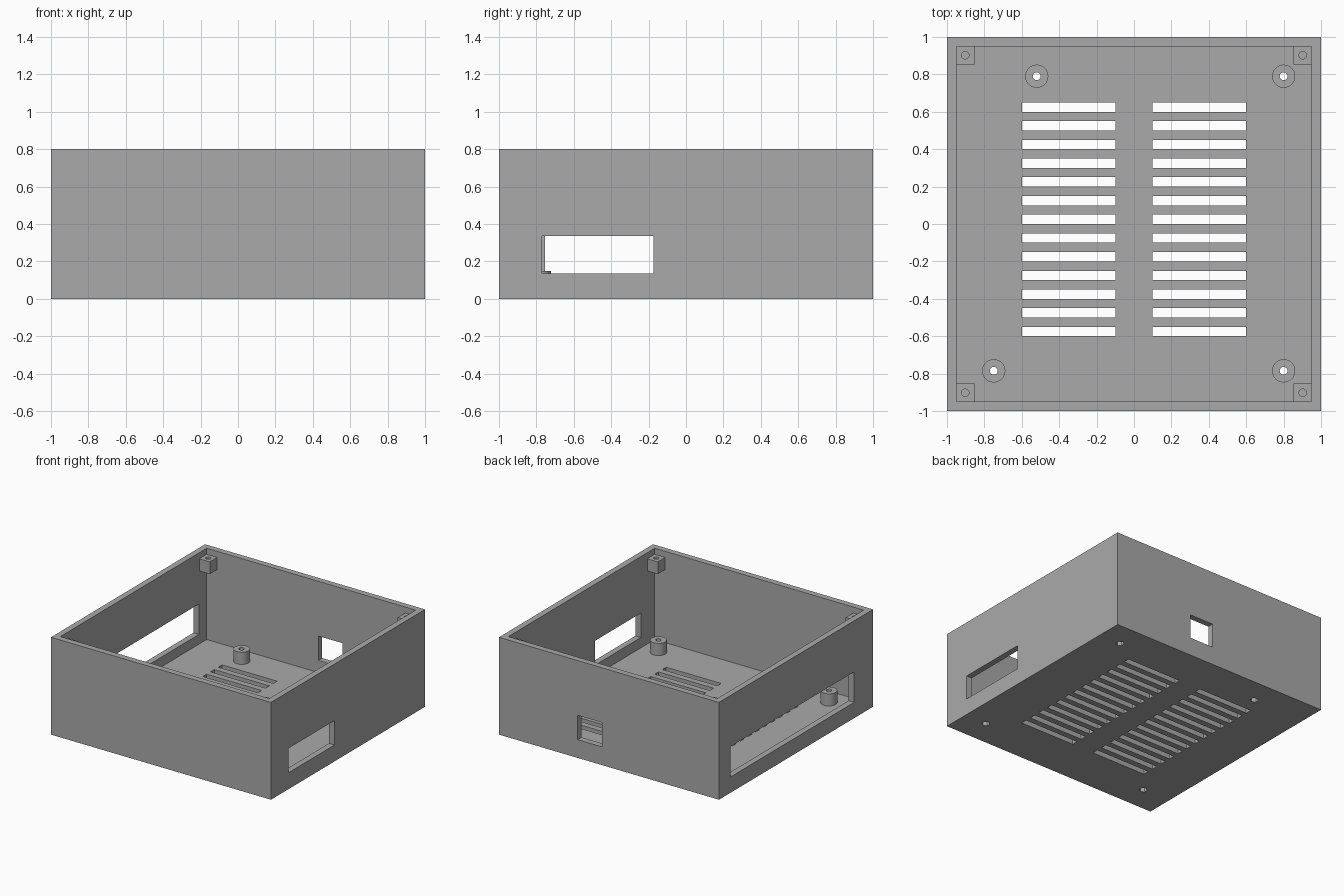
import bpy
from mathutils import Vector

cube = bpy.data.objects.get("Cube")
if cube:
    bpy.data.objects.remove(cube, do_unlink=True)

grey = bpy.data.materials.new("grey plastic")
grey.use_nodes = True
COLOUR = (0.4, 0.4, 0.4, 1)
grey.diffuse_color = COLOUR
grey.node_tree.nodes["Principled BSDF"].inputs["Base Color"].default_value = COLOUR


def finish(name):
    ob = bpy.context.object
    ob.name = name
    ob.data.materials.append(grey)
    bpy.ops.object.transform_apply(location=True, rotation=True, scale=True)
    return ob


def box(name, low, high):
    low, high = Vector(low), Vector(high)
    bpy.ops.mesh.primitive_cube_add(size=1, location=(low + high) / 2)
    bpy.context.object.scale = high - low
    return finish(name)


def cylinder(name, x, y, z0, z1, radius, sides=32):
    bpy.ops.mesh.primitive_cylinder_add(vertices=sides, radius=radius, depth=z1 - z0,
                                        location=(x, y, (z0 + z1) / 2))
    return finish(name)


def cut(ob, cutters):
    # Gather the cutters, subtract them, then discard them
    group = bpy.data.collections.new("cutters")
    bpy.context.scene.collection.children.link(group)
    for c in cutters:
        group.objects.link(c)
    mod = ob.modifiers.new("cut", 'BOOLEAN')
    mod.operation = 'DIFFERENCE'
    mod.solver = 'EXACT'
    mod.operand_type = 'COLLECTION'
    mod.collection = group
    bpy.context.view_layer.objects.active = ob
    bpy.ops.object.modifier_apply(modifier=mod.name)
    for c in cutters:
        bpy.data.objects.remove(c, do_unlink=True)
    bpy.data.collections.remove(group)


WALL, TOP = 0.05, 0.8
INNER = 1 - WALL
STANDOFFS = [(-0.52, 0.79), (0.8, 0.79), (-0.75, -0.785), (0.8, -0.785)]

# Open-topped case with wall openings
case = box("case", (-1, -1, 0), (1, 1, TOP))
cutters = [
    box("cavity", (-INNER, -INNER, WALL), (INNER, INNER, 1)),
    box("left_opening", (0.9, -0.77, 0.135), (1.1, -0.175, 0.335)),
    box("right_opening", (-1.1, -0.755, 0.13), (-0.9, 0.85, 0.38)),
    box("back_opening", (0.065, 0.9, 0.15), (0.285, 1.1, 0.35)),
]

# Two columns of vent slots in the floor
for x in (-0.6, 0.1):
    for i in range(-6, 7):
        y = i * 0.1
        cutters.append(box("slot", (x, y, -0.1), (x + 0.5, y + 0.05, 0.1)))

# Screw holes through the floor
for x, y in STANDOFFS:
    cutters.append(cylinder("floor_hole", x, y, -0.1, 0.1, 0.032, 6))
cut(case, cutters)

# Board standoffs with screw holes
for i, (x, y) in enumerate(STANDOFFS):
    post = cylinder(f"standoff_{i + 1}", x, y, WALL, 0.15, 0.062)
    cut(post, [cylinder("bore", x, y, 0, 0.2, 0.021, 24)])
    bpy.ops.object.select_all(action='DESELECT')
    post.select_set(True)
    bpy.ops.object.shade_smooth_by_angle()

# Lid screw blocks in the upper corners
for sx in (-1, 1):
    for sy in (-1, 1):
        x, y = sx * 0.902, sy * 0.902
        half = INNER - 0.902
        block = box(f"lid_block_{'left' if sx > 0 else 'right'}_{'back' if sy > 0 else 'front'}",
                    (x - half, y - half, 0.65), (x + half, y + half, 0.75))
        cut(block, [cylinder("bore", x, y, 0.6, 0.8, 0.02, 24)])
